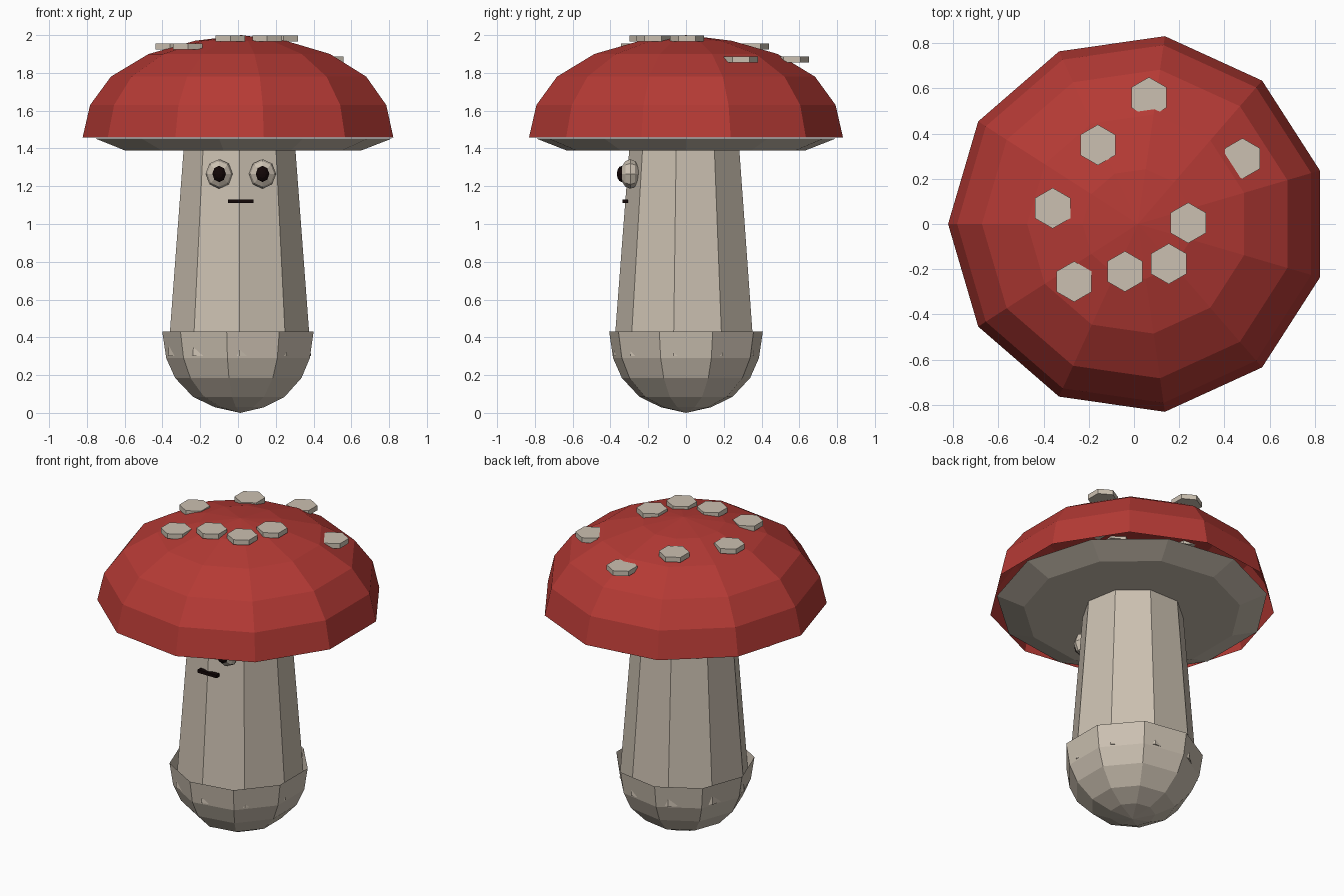
import bpy, bmesh, math
from mathutils import Matrix, Vector

if "Cube" in bpy.data.objects:
    bpy.data.objects.remove(bpy.data.objects["Cube"], do_unlink=True)


def material(name, rgb):
    m = bpy.data.materials.new(name)
    m.use_nodes = True
    m.diffuse_color = (*rgb, 1)
    m.node_tree.nodes["Principled BSDF"].inputs["Base Color"].default_value = (*rgb, 1)
    return m


RED = material("cap_red", (0.46, 0.042, 0.035))
BEIGE = material("warm_beige", (0.60, 0.53, 0.44))
BLACK = material("near_black", (0.006, 0.002, 0.002))
CENTRE = 0.014


def finish(name, bm, mat):
    bmesh.ops.recalc_face_normals(bm, faces=bm.faces)
    mesh = bpy.data.meshes.new(name)
    bm.to_mesh(mesh)
    bm.free()
    mesh.materials.append(mat)
    ob = bpy.data.objects.new(name, mesh)
    bpy.context.collection.objects.link(ob)
    return ob


def lathe(name, profile, sides, phase, mat, x=CENTRE, y=0, caps=False):
    """Faceted solid of revolution; a radius of 0 makes a pole."""
    bm = bmesh.new()
    rings = []
    for r, z in profile:
        count = sides if r else 1
        angles = [math.radians(phase) + math.tau * i / sides for i in range(count)]
        rings.append([bm.verts.new((x + r * math.cos(a), y + r * math.sin(a), z)) for a in angles])
    for low, high in zip(rings, rings[1:]):
        for i in range(sides):
            j = (i + 1) % sides
            quad = [low[i % len(low)], low[j % len(low)], high[j % len(high)], high[i % len(high)]]
            bm.faces.new(list(dict.fromkeys(quad)))
    if caps:
        bm.faces.new(rings[0])
        bm.faces.new(rings[-1])
    return finish(name, bm, mat)


def ball(name, centre, radii, mat):
    """Low-poly ellipsoid with its poles facing front and back."""
    bm = bmesh.new()
    bmesh.ops.create_uvsphere(bm, u_segments=8, v_segments=6, radius=1)
    bmesh.ops.rotate(bm, verts=bm.verts, matrix=Matrix.Rotation(math.pi / 2, 3, "X"))
    bmesh.ops.scale(bm, verts=bm.verts, vec=radii)
    bmesh.ops.translate(bm, verts=bm.verts, vec=centre)
    return finish(name, bm, mat)


# Cap dome, open underneath, and the gill disc below it
lathe("cap", [(0.84, 1.457), (0.80, 1.63), (0.69, 1.78), (0.49, 1.90), (0.245, 1.97), (0, 2.0)],
      11, 180, RED, x=0.017)
lathe("gills", [(0.64, 1.39), (0.80, 1.452)], 11, 0, BEIGE, caps=True)

# Stem and the cup around its base
lathe("stem", [(0.384, 0.30), (0.30, 1.40)], 9, 270, BEIGE, x=0.008, caps=True)
lathe("base_cup", [(0, 0), (0.135, 0.03), (0.25, 0.085), (0.345, 0.185), (0.392, 0.29), (0.413, 0.43)],
      9, 180, BEIGE, x=0.012)

# Face
for side, x in (("right", -0.10), ("left", 0.13)):
    ball(side + "_eye", (x, -0.295, 1.265), (0.072, 0.052, 0.078), BEIGE)
    ball(side + "_pupil", (x, -0.34, 1.265), (0.036, 0.026, 0.043), BLACK)
bm = bmesh.new()
bmesh.ops.create_cube(bm, size=1)
bmesh.ops.scale(bm, verts=bm.verts, vec=(0.135, 0.03, 0.02))
bmesh.ops.translate(bm, verts=bm.verts, vec=Vector((CENTRE, -0.322, 1.12)))
finish("mouth", bm, BLACK)

# Hexagonal spots, level in three tiers
tiers = {
    1.87: [(0.066, 0.56), (0.48, 0.29)],
    1.94: [(-0.16, 0.35), (-0.36, 0.07), (-0.265, -0.255)],
    1.983: [(0.24, 0.005), (0.154, -0.176), (-0.04, -0.21)],
}
for z, places in tiers.items():
    for x, y in places:
        lathe("spot", [(0.09, z - 0.016), (0.09, z + 0.016)], 6, 30, BEIGE, x, y, caps=True)
